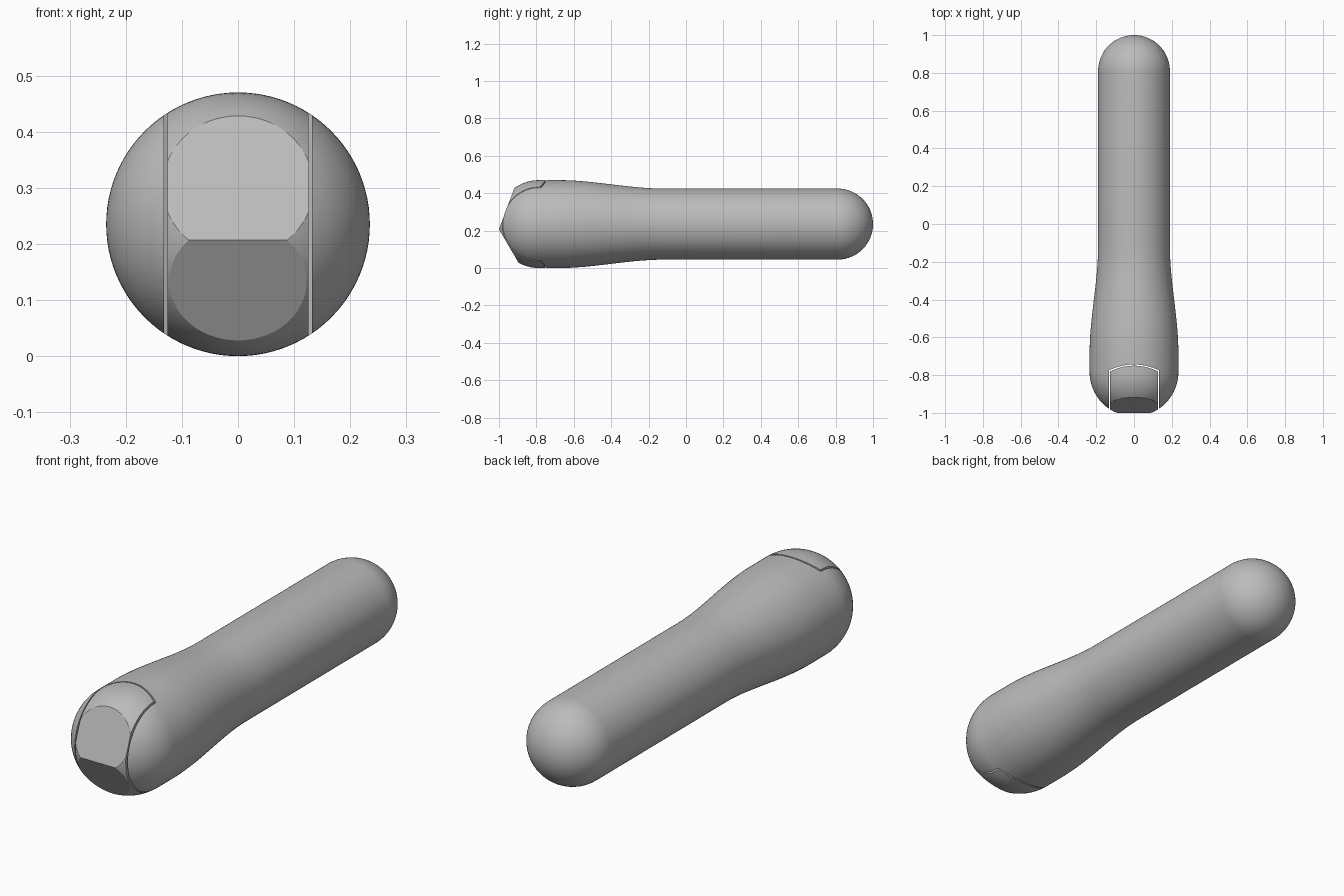
import bpy, bmesh, math

cube = bpy.data.objects.get("Cube")
if cube:
    bpy.data.objects.remove(cube, do_unlink=True)

AXIS_Z = 0.235       # height of the long axis
R_HEAD, R_GRIP = 0.235, 0.19
NOSE_Y, TAIL_Y = -0.784, 0.81

grey = bpy.data.materials.new("plain grey")
grey.use_nodes = True
colour = (0.5, 0.5, 0.5, 1)
grey.diffuse_color = colour
grey.node_tree.nodes["Principled BSDF"].inputs["Base Color"].default_value = colour


def finish(name, bm):
    bmesh.ops.recalc_face_normals(bm, faces=bm.faces)
    mesh = bpy.data.meshes.new(name)
    bm.to_mesh(mesh)
    bm.free()
    mesh.materials.append(grey)
    ob = bpy.data.objects.new(name, mesh)
    bpy.context.collection.objects.link(ob)
    return ob


def profile():
    """Radius along the length: round nose, bulging head, slim grip, round tail."""
    n = 20
    pts = []
    for i in range(n + 1):
        a = math.pi / 2 * i / n
        pts.append((NOSE_Y - R_HEAD * math.cos(a), R_HEAD * math.sin(a)))
    start, end = -0.68, -0.12
    for i in range(n + 1):
        t = i / n
        s = t * t * (3 - 2 * t)
        pts.append((start + (end - start) * t, R_HEAD + (R_GRIP - R_HEAD) * s))
    for i in range(n + 1):
        a = math.pi / 2 * i / n
        pts.append((TAIL_Y + R_GRIP * math.sin(a), R_GRIP * math.cos(a)))
    return pts


def turned(name):
    bm = bmesh.new()
    vs = [bm.verts.new((0, y, AXIS_Z + r)) for y, r in profile()]
    es = [bm.edges.new(pair) for pair in zip(vs, vs[1:])]
    bmesh.ops.spin(bm, geom=vs + es, cent=(0, 0, AXIS_Z), axis=(0, 1, 0),
                   angle=math.tau, steps=96, use_duplicate=False)
    bmesh.ops.remove_doubles(bm, verts=bm.verts, dist=0.0001)
    return finish(name, bm)


def prism(name, outline, shift):
    """Extrude a closed outline of 3D points along shift."""
    bm = bmesh.new()
    face = bm.faces.new([bm.verts.new(p) for p in outline])
    out = bmesh.ops.extrude_face_region(bm, geom=[face])
    bmesh.ops.translate(bm, vec=shift, verts=[
        v for v in out["geom"] if isinstance(v, bmesh.types.BMVert)])
    ob = finish(name, bm)
    ob.hide_render = True
    return ob


def slot_shape(name, half, back):
    """Upright block with a bowed back wall."""
    bow = 0.03
    pts = [(half, -1.2, -0.2), (-half, -1.2, -0.2)]
    for i in range(25):
        x = -half + 2 * half * i / 24
        pts.append((x, back - bow * (x / half) ** 2, -0.2))
    return prism(name, [(p[0], p[1], p[2]) for p in pts], (0, 0, 1))


def cut(ob, cutter, operation):
    mod = ob.modifiers.new("cut", 'BOOLEAN')
    mod.operation = operation
    mod.object = cutter
    mod.solver = 'EXACT'
    bpy.ops.object.select_all(action='DESELECT')
    bpy.context.view_layer.objects.active = ob
    ob.select_set(True)
    bpy.ops.object.modifier_apply(modifier=mod.name)
    bpy.data.objects.remove(cutter, do_unlink=True)


# Handle body with the open slot through its head
body = turned("handle_body")
cut(body, slot_shape("slot_cutter", 0.132, -0.744), 'DIFFERENCE')

# Wedge-nosed insert sitting in the slot with a thin gap
insert = turned("wedge_insert")
cut(insert, slot_shape("insert_limit", 0.126, -0.75), 'INTERSECT')
# The facets run on past the head, then the outline closes behind it
side = [(-1, 0.207), (-0.851, 0.607), (0, 0.607), (0, -0.2), (-0.761, -0.2)]
cut(insert, prism("wedge_limit", [(-0.4, y, z) for y, z in side], (0.8, 0, 0)), 'INTERSECT')

for ob in (body, insert):
    bpy.ops.object.select_all(action='DESELECT')
    bpy.context.view_layer.objects.active = ob
    ob.select_set(True)
    bpy.ops.object.shade_smooth_by_angle(angle=math.radians(25))
